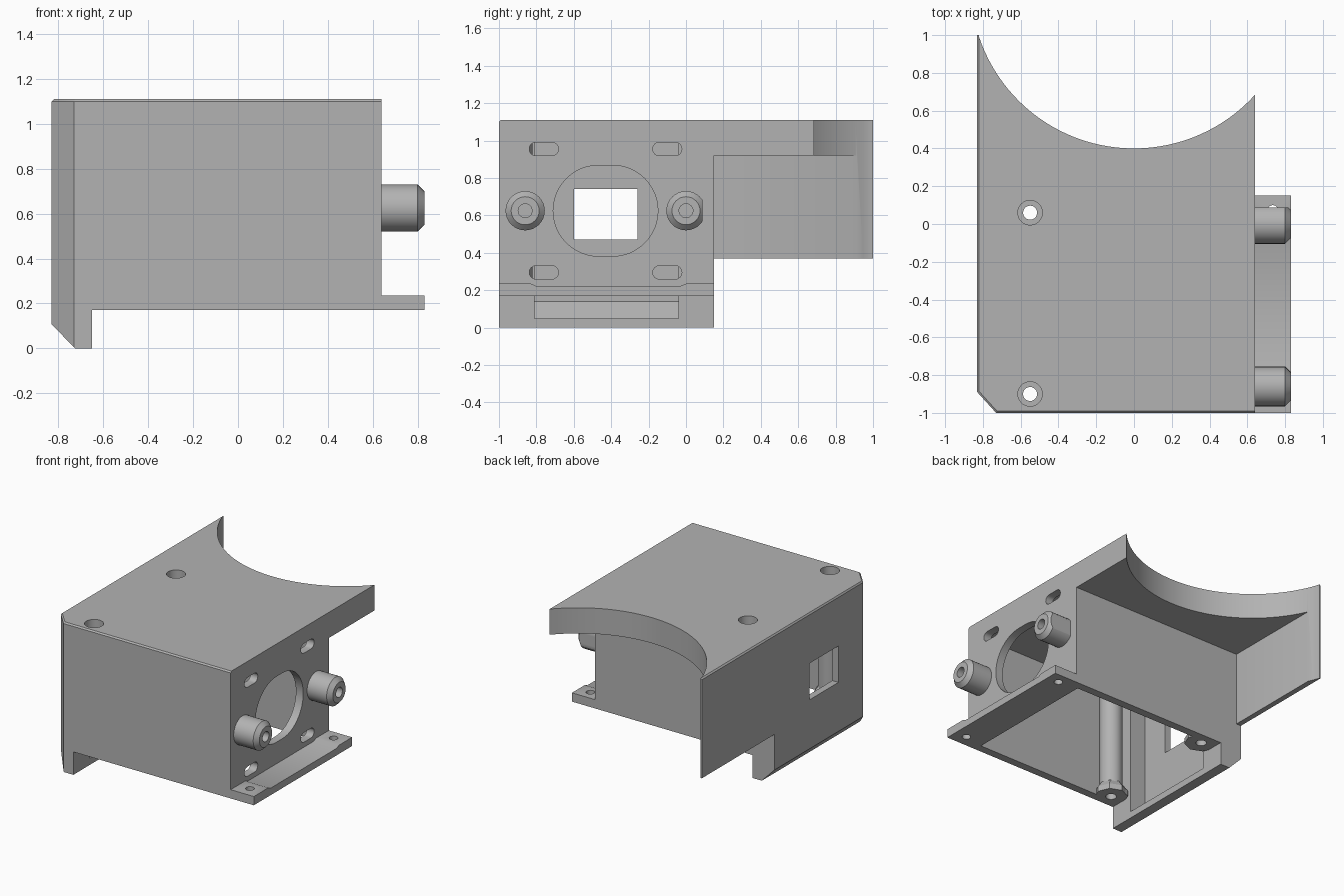
import bpy, bmesh, math
from mathutils import Matrix

if "Cube" in bpy.data.objects:
    bpy.data.objects.remove(bpy.data.objects["Cube"], do_unlink=True)

grey = bpy.data.materials.new("plain grey")
grey.use_nodes = True
COLOUR = (0.45, 0.45, 0.45, 1)
grey.diffuse_color = COLOUR
grey.node_tree.nodes["Principled BSDF"].inputs["Base Color"].default_value = COLOUR


def finish(name, bm):
    bmesh.ops.recalc_face_normals(bm, faces=bm.faces)
    mesh = bpy.data.meshes.new(name)
    bm.to_mesh(mesh)
    bm.free()
    mesh.materials.append(grey)
    obj = bpy.data.objects.new(name, mesh)
    bpy.context.collection.objects.link(obj)
    return obj


def prism(name, outline, axis, lo, hi, bevel_rule=None):
    """Extrude a 2D outline along one axis."""
    place = {"x": lambda a, b, t: (t, a, b),
             "y": lambda a, b, t: (a, t, b),
             "z": lambda a, b, t: (a, b, t)}[axis]
    bm = bmesh.new()
    low = [bm.verts.new(place(a, b, lo)) for a, b in outline]
    high = [bm.verts.new(place(a, b, hi)) for a, b in outline]
    bm.faces.new(low)
    bm.faces.new(high)
    n = len(outline)
    for i in range(n):
        j = (i + 1) % n
        bm.faces.new((low[i], low[j], high[j], high[i]))
    bmesh.ops.recalc_face_normals(bm, faces=bm.faces)
    if bevel_rule:
        edges = [e for e in bm.edges if all(bevel_rule(v.co) for v in e.verts)]
        bmesh.ops.bevel(bm, geom=edges, offset=0.01, segments=1, affect="EDGES")
    return finish(name, bm)


def box(name, x, y, z):
    return prism(name, [(x[0], y[0]), (x[1], y[0]), (x[1], y[1]), (x[0], y[1])], "z", *z)


def lathe(name, profile, location, along_x=False, segments=32):
    """Spin a closed (radius, height) loop into a solid ring."""
    bm = bmesh.new()
    rings = []
    for k in range(segments):
        a = 2 * math.pi * k / segments
        rings.append([bm.verts.new((r * math.cos(a), r * math.sin(a), h)) for r, h in profile])
    for k in range(segments):
        p, q = rings[k], rings[(k + 1) % segments]
        for i in range(len(profile)):
            j = (i + 1) % len(profile)
            bm.faces.new((p[i], p[j], q[j], q[i]))
    turn = Matrix.Rotation(math.pi / 2, 4, "Y") if along_x else Matrix()
    bm.transform(Matrix.Translation(location) @ turn)
    return finish(name, bm)


def circle(cx, cy, r, stretch=0, n=32):
    """Round outline, drawn out sideways into a slot by stretch."""
    pts = []
    for half, shift in ((-math.pi / 2, stretch), (math.pi / 2, -stretch)):
        for k in range(n // 2 + (1 if stretch else 0)):
            a = half + 2 * math.pi * k / n
            pts.append((cx + shift + r * math.cos(a), cy + r * math.sin(a)))
    return pts


def cut(target, cutter, operation="DIFFERENCE"):
    mod = target.modifiers.new("cut", "BOOLEAN")
    mod.operation, mod.object, mod.solver = operation, cutter, "EXACT"
    bpy.context.view_layer.objects.active = target
    bpy.ops.object.modifier_apply(modifier=mod.name)
    bpy.data.objects.remove(cutter, do_unlink=True)


# Housing blank: plan outline with a round bite at the back
ARC_Y, ARC_R = 1.265, 0.865
start, end = -math.acos(0.64 / ARC_R), -math.acos(-0.82 / ARC_R)
plan = [(-0.83, -0.89), (-0.73, -1), (0.64, -1)]
for k in range(41):
    a = start + (end - start) * k / 40
    plan.append((ARC_R * math.cos(a), ARC_Y + ARC_R * math.sin(a)))
plan += [(-0.82, 1), (-0.83, 1)]
housing = prism("housing", plan, "z", 0, 1.11,
                lambda c: c.z > 1 and (c.y < -0.99 or c.x < -0.825))

# Inner cavity, leaving two screw posts standing
POSTS = [(-0.55, -0.9), (-0.55, 0.06)]
cavity = box("cavity", (-0.65, 0.58), (-0.94, 0.09), (0.1, 1.03))
for px, py in POSTS:
    cut(cavity, prism("post", circle(px, py, 0.08), "z", 0, 1.2))
    foot = lathe("post_foot", [(0.01, 0.05), (0.115, 0.05), (0.115, 0.21), (0.08, 0.26), (0.01, 0.26)],
                 (px, py, 0), segments=8)
    cut(cavity, foot)
cut(housing, cavity)

# Pocket in the thick side wall with a sloping floor
cut(housing, prism("pocket", [(-0.6, 0.05), (-0.69, 0.05), (-0.78, 0.14), (-0.78, 1.0), (-0.6, 1.0)],
                   "y", -0.81, -0.04))

# Outside trimming: underside, rear overhang, side wing, sloping heel
cut(housing, box("underside", (-0.65, 1), (-1.2, 1.2), (-0.2, 0.17)))
cut(housing, box("overhang", (-0.79, 1), (0.15, 1.2), (-0.2, 0.92)))
cut(housing, box("wing_lower", (-1, 1), (0.15, 1.2), (-0.2, 0.37)))
cut(housing, prism("heel", [(-0.93, 0.21), (-0.93, -0.1), (-0.63, -0.1)], "y", -1.2, 1.2))

# Square window, large motor opening and four slots
cut(housing, box("window", (-1, -0.7), (-0.6, -0.26), (0.47, 0.74)))
cut(housing, prism("opening", circle(-0.43, 0.625, 0.243, 0.037, 48), "x", 0.5, 0.8))
for sy in (-0.76, -0.1):
    for sz in (0.295, 0.955):
        cut(housing, prism("slot", circle(sy, sz, 0.036, 0.042, 16), "x", 0.5, 0.8))

# Screw holes through the posts with counterbores
for px, py in POSTS:
    cut(housing, prism("screw_hole", circle(px, py, 0.037), "z", 0, 1.3))
    cut(housing, prism("counterbore", circle(px, py, 0.065), "z", 1.0, 1.3))

# Mounting flange with shallow recess and two holes
flange = prism("flange", [(-1, 0.17), (0.15, 0.17), (0.15, 0.235), (0, 0.235), (-0.03, 0.222),
                          (-0.8, 0.222), (-0.83, 0.235), (-1, 0.235)], "x", 0.62, 0.83)
for fy in (-0.91, 0.07):
    cut(flange, prism("flange_hole", circle(0.735, fy, 0.03, n=20), "z", 0, 0.5))

# Hollow pins with chamfered tips; the rear one has a flat
pins = []
for name, py in (("front_pin", -0.86), ("rear_pin", 0.0)):
    pins.append(lathe(name, [(0.037, 0), (0.105, 0), (0.105, 0.19), (0.075, 0.22), (0.037, 0.22)],
                      (0.61, py, 0.625), along_x=True))
cut(pins[1], box("flat", (0.5, 1), (0.088, 0.3), (0.3, 1)))

# Smooth round surfaces, keep edges sharp
bpy.ops.object.select_all(action="DESELECT")
for obj in [housing, flange] + pins:
    obj.select_set(True)
bpy.context.view_layer.objects.active = housing
bpy.ops.object.shade_smooth_by_angle(angle=math.radians(30))
